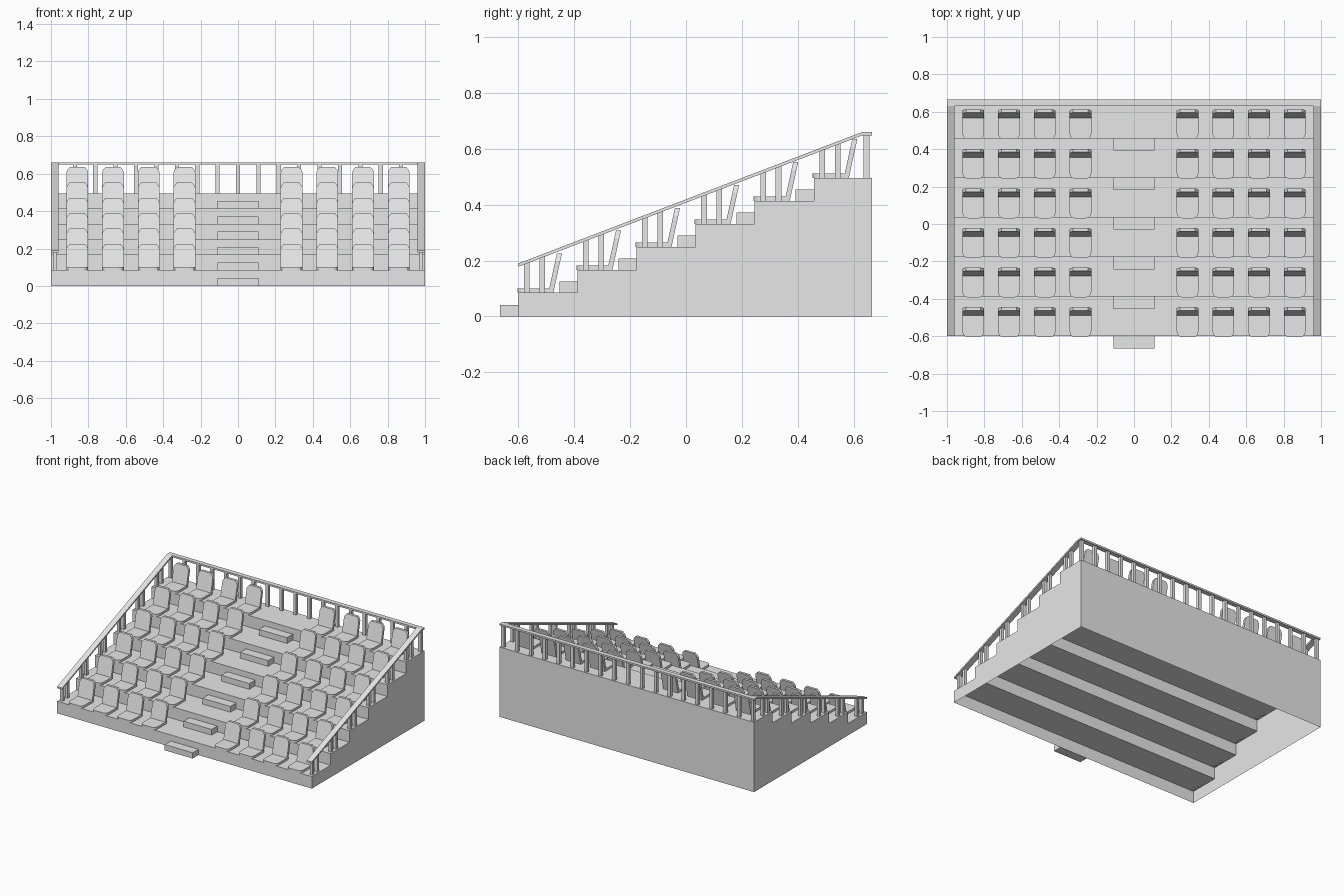
import bpy
import bmesh
from mathutils import Vector

cube = bpy.data.objects.get("Cube")
if cube:
    bpy.data.objects.remove(cube, do_unlink=True)

grey = bpy.data.materials.new("plain grey")
grey.use_nodes = True
grey.diffuse_color = (0.8, 0.8, 0.8, 1)
grey.node_tree.nodes["Principled BSDF"].inputs["Base Color"].default_value = (0.8, 0.8, 0.8, 1)

ROWS = 6
FRONT, BACK = -0.6, 0.665
PITCH, RISE, FIRST = 0.2115, 0.082, 0.085
SEAT_X = [s * (0.2865 + 0.191 * i) for s in (-1, 1) for i in range(4)]


def riser(row):
    return FRONT + PITCH * row


def tread(row):
    return FIRST + RISE * row


def place(name, mesh, location=(0, 0, 0)):
    obj = bpy.data.objects.new(name, mesh)
    obj.location = location
    bpy.context.collection.objects.link(obj)
    return obj


def prism(name, points, offset, open_edge=None):
    """Extrude a flat outline by an offset; open_edge leaves one side out."""
    bm = bmesh.new()
    offset = Vector(offset)
    a = [bm.verts.new(p) for p in points]
    b = [bm.verts.new(Vector(p) + offset) for p in points]
    bm.faces.new(a)
    bm.faces.new(b[::-1])
    n = len(a)
    for i in range(n):
        if i != open_edge:
            j = (i + 1) % n
            bm.faces.new((a[j], a[i], b[i], b[j]))
    bmesh.ops.recalc_face_normals(bm, faces=bm.faces[:])
    mesh = bpy.data.meshes.new(name)
    bm.to_mesh(mesh)
    bm.free()
    mesh.materials.append(grey)
    return mesh


def box(name, x0, x1, y0, y1, z0, z1):
    base = [(x0, y0, z0), (x1, y0, z0), (x1, y1, z0), (x0, y1, z0)]
    return place(name, prism(name, base, (0, 0, z1 - z0)))


# Hollow stepped stand, open underneath
profile = [(-1, FRONT, 0)]
for r in range(ROWS):
    end = riser(r + 1) if r < ROWS - 1 else BACK
    profile += [(-1, riser(r), tread(r)), (-1, end, tread(r))]
profile.append((-1, BACK, 0))
place("stepped_stand", prism("stepped_stand", profile, (2, 0, 0), open_edge=len(profile) - 1))

# Half-height steps in the central aisle
for r in range(ROWS):
    z = tread(r - 1) if r else 0
    box("aisle_step", -0.11, 0.11, riser(r) - 0.065, riser(r), z, z + 0.041)

# Seat pan with rounded front corners
half_pan = [(0.058, 0.125), (0.058, 0.025), (0.054, 0.01), (0.045, 0.0), (0.03, -0.004)]
outline = half_pan + [(-x, y) for x, y in reversed(half_pan)]
seat_mesh = prism("seat_pan", [(x, y, 0) for x, y in outline], (0, 0, 0.016))

# Leaning backrest with chamfered top corners
half_back = [(0.058, 0.002), (0.058, 0.112), (0.053, 0.125), (0.04, 0.14)]
outline = half_back + [(-x, z) for x, z in reversed(half_back)]
lean = 0.22
back_mesh = prism("seat_back", [(x, 0.107 + lean * z, z) for x, z in outline], (0, 0.018, 0))

for r in range(ROWS):
    for x in SEAT_X:
        spot = (x, riser(r), tread(r))
        place("seat_pan", seat_mesh, spot)
        place("seat_back", back_mesh, spot)

# Sloped side handrails
RAIL_LOW, RAIL_HIGH, RAIL_END, THICK = 0.19, 0.66, 0.63, 0.012


def rail_height(y):
    return RAIL_LOW + (RAIL_HIGH - RAIL_LOW) * (y - FRONT) / (RAIL_END - FRONT)


for side in (-1, 1):
    x = side * 0.96
    line = [(FRONT, RAIL_LOW), (RAIL_END, RAIL_HIGH), (BACK, RAIL_HIGH)]
    outline = line + [(y, z - THICK) for y, z in reversed(line)]
    place("side_rail", prism("side_rail", [(x, y, z) for y, z in outline], (side * 0.04, 0, 0)))
    # Two posts per row, with tops cut to the slope
    for r in range(ROWS):
        for step in (0.03, 0.085):
            y0, y1 = riser(r) + step - 0.01, riser(r) + step + 0.01
            z = tread(r) - 0.008
            post = [(y0, z), (y1, z), (y1, rail_height(y1) - THICK), (y0, rail_height(y0) - THICK)]
            place("side_post", prism("side_post", [(side * 0.97, a, b) for a, b in post],
                                     (side * 0.02, 0, 0)))

# Back handrail and its posts
box("back_rail", -0.96, 0.96, 0.632, BACK, RAIL_HIGH - THICK, RAIL_HIGH)
for i in range(-9, 10):
    x = i * 0.109
    box("back_post", x - 0.011, x + 0.011, 0.636, 0.657, tread(ROWS - 1), RAIL_HIGH - THICK)
